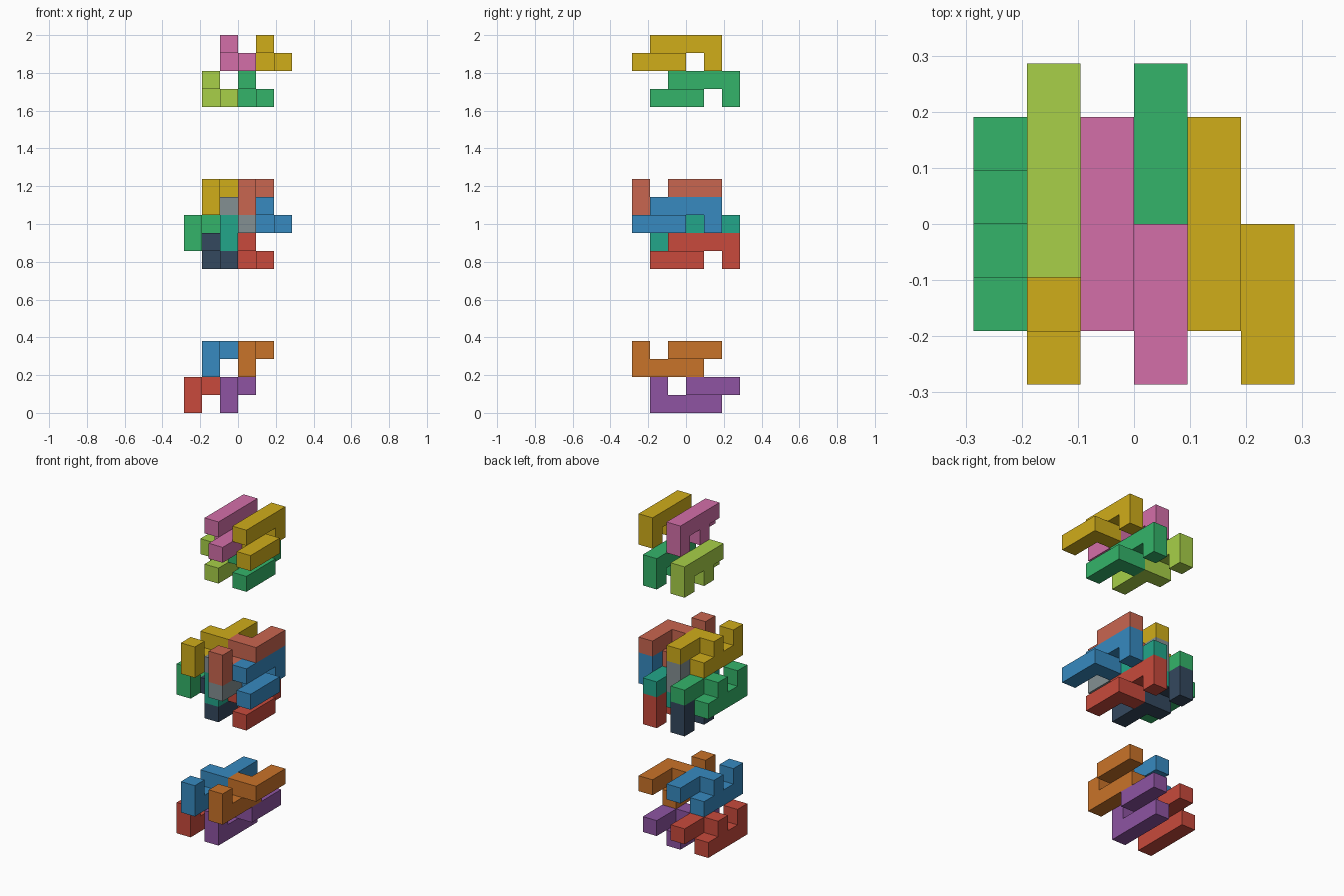
import bpy, bmesh, math
from mathutils import Vector

if "Cube" in bpy.data.objects:
    bpy.data.objects.remove(bpy.data.objects["Cube"])

U = 2.0 / 21.0  # one cube of the puzzle grid


def material(name, rgb):
    mat = bpy.data.materials.new(name)
    lin = [(c / 255 / 12.92) if c < 11 else ((c / 255 + 0.055) / 1.055) ** 2.4 for c in rgb]
    mat.diffuse_color = (*lin, 1.0)
    mat.use_nodes = True
    mat.node_tree.nodes["Principled BSDF"].inputs["Base Color"].default_value = mat.diffuse_color
    return mat


def piece_cells(x, z, leg_y, d):
    """Bar of four, end leg, notch, connector and a side arm of three.
    d = 1: leg points up at the front; d = -1: turned half round the x axis."""
    cells = {(x, leg_y + d * i, z) for i in range(4)}           # bar
    cells |= {(x, leg_y, z + d), (x, leg_y + 2 * d, z + d)}     # leg, connector
    cells |= {(x + 1, leg_y + d * i, z + d) for i in (2, 3, 4)}  # side arm
    return cells


def build_piece(name, cells, mat):
    bm = bmesh.new()
    for c in cells:
        for axis in range(3):
            for s in (-1, 1):
                n = [0, 0, 0]
                n[axis] = s
                if tuple(a + b for a, b in zip(c, n)) in cells:
                    continue
                # outer square of this cube side
                nv, u = Vector(n), Vector((0, 0, 0))
                u[(axis + 1) % 3] = 1
                v = nv.cross(u)
                mid = Vector(c) + Vector((0.5, 0.5, 0.5)) + nv * 0.5
                ring = [mid + (u * a + v * b) * 0.5
                        for a, b in ((-1, -1), (1, -1), (1, 1), (-1, 1))]
                bm.faces.new([bm.verts.new(p * U) for p in ring])
    bmesh.ops.remove_doubles(bm, verts=bm.verts, dist=1e-4)
    bmesh.ops.dissolve_limit(bm, angle_limit=math.radians(1),
                             verts=bm.verts, edges=bm.edges)
    bm.normal_update()
    mesh = bpy.data.meshes.new(name)
    bm.to_mesh(mesh)
    bm.free()
    mesh.materials.append(mat)
    obj = bpy.data.objects.new(name, mesh)
    bpy.context.collection.objects.link(obj)


COLOURS = {
    "red": (200, 74, 60), "purple": (142, 84, 162), "blue": (55, 138, 192),
    "orange": (201, 115, 41), "green": (52, 180, 106), "teal": (34, 166, 138),
    "gold": (208, 173, 26), "salmon": (201, 102, 80), "grey": (132, 144, 146),
    "slate": (52, 72, 94), "lime": (168, 208, 72), "pink": (212, 111, 169),
}
MATS = {n: material(n, c) for n, c in COLOURS.items()}

# x, bar z, leg y, direction, loose colour, assembled colour
LOWER = [(-3, 0, -2, 1, "red", "green"), (-1, 0, -2, 1, "purple", "teal"),
         (-2, 2, -3, 1, "blue", "gold"), (0, 2, -3, 1, "orange", "salmon")]
UPPER = [(-1, 20, 1, -1, "pink", "grey"), (1, 20, 1, -1, "gold", "blue"),
         (-2, 18, 2, -1, "lime", "slate"), (0, 18, 2, -1, "green", "red")]

# loose halves at bottom and top, and both closed together in the middle
for half, rows, shift in (("lower", LOWER, 9), ("upper", UPPER, -9)):
    for x, z, y, d, loose, joined in rows:
        build_piece(f"{half}_half_{loose}_piece", piece_cells(x, z, y, d), MATS[loose])
        build_piece(f"assembled_{joined}_piece", piece_cells(x, z + shift, y, d), MATS[joined])
